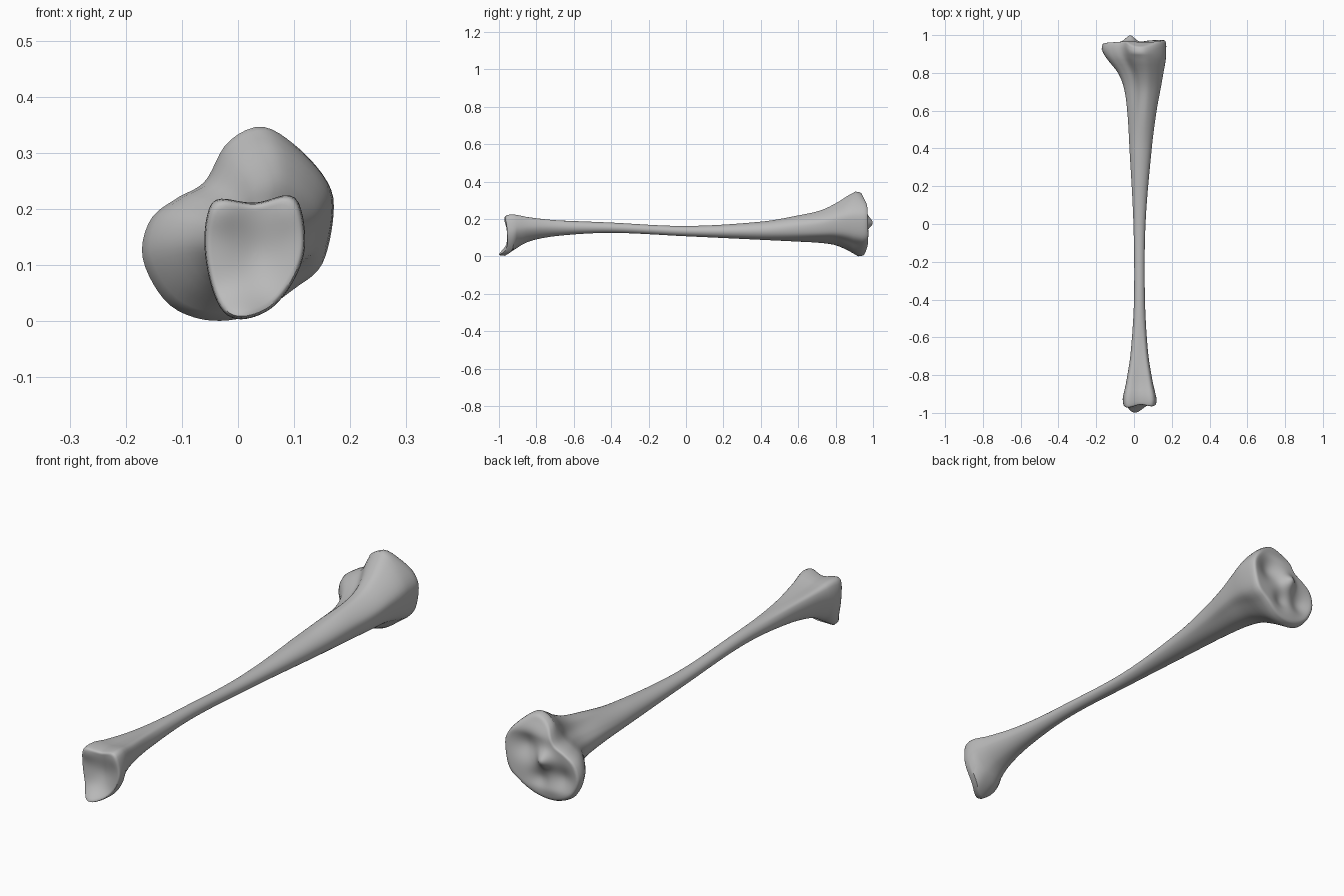
import bpy, bmesh, math
from math import exp, cos, sin, tau
from mathutils import Vector

cube = bpy.data.objects.get("Cube")
if cube:
    bpy.data.objects.remove(cube, do_unlink=True)

SEGMENTS = 72

bone_mat = bpy.data.materials.new("bone grey")
bone_mat.use_nodes = True
GREY = (0.5, 0.5, 0.5, 1)
bone_mat.diffuse_color = GREY
bone_mat.node_tree.nodes["Principled BSDF"].inputs["Base Color"].default_value = GREY


def catmull(a, b, c, d, t):
    return 0.5 * (2 * b + (c - a) * t + (2 * a - 5 * b + 4 * c - d) * t * t
                  + (3 * b - a - 3 * c + d) * t ** 3)


def radial_outline(points):
    """Closed smooth outline, fitted to a unit box and resampled by angle."""
    p = [Vector(q) for q in points]
    n = len(p)
    dense = [catmull(p[i - 1], p[i], p[(i + 1) % n], p[(i + 2) % n], k / 20)
             for i in range(n) for k in range(20)]
    lo = [min(q[k] for q in dense) for k in (0, 1)]
    hi = [max(q[k] for q in dense) for k in (0, 1)]
    polar = []
    for q in dense:
        u, v = [2 * (q[k] - lo[k]) / (hi[k] - lo[k]) - 1 for k in (0, 1)]
        polar.append((math.atan2(v, u) % tau, math.hypot(u, v)))
    polar.sort()
    polar = [(polar[-1][0] - tau, polar[-1][1])] + polar + [(polar[0][0] + tau, polar[0][1])]
    out = []
    for s in range(SEGMENTS):
        a = tau * s / SEGMENTS
        for (a0, r0), (a1, r1) in zip(polar, polar[1:]):
            if a0 <= a <= a1:
                r = r0 + (r1 - r0) * (a - a0) / max(a1 - a0, 1e-9)
                out.append((r * cos(a), r * sin(a)))
                break
    return out


# Cross-section outlines (x, z)
HEAD = radial_outline([(.17, .2), (.155, .255), (.1, .315), (.04, .347), (-.02, .318),
                       (-.06, .25), (-.11, .22), (-.155, .185), (-.172, .125), (-.15, .065),
                       (-.11, .022), (-.045, .003), (.03, .015), (.1, .06), (.15, .105)])
FOOT = radial_outline([(-.06, .13), (-.055, .19), (-.035, .218), (.03, .211), (.09, .225),
                       (.113, .2), (.12, .13), (.1, .07), (.06, .02), (.01, 0),
                       (-.025, .012), (-.048, .06)])
SHAFT = [(cos(tau * s / SEGMENTS), sin(tau * s / SEGMENTS)) for s in range(SEGMENTS)]

# Extents along the length: y, left x, right x, bottom z, top z
STATIONS = [
    (-.97, -.06, .12, .0, .225), (-.92, -.059, .118, .035, .225), (-.84, -.042, .1, .08, .21),
    (-.68, -.018, .075, .11, .195), (-.4, 0, .058, .126, .181), (0, -.003, .061, .108, .163),
    (.4, -.024, .094, .089, .186), (.6, -.037, .12, .079, .22), (.72, -.054, .142, .072, .247),
    (.8, -.085, .156, .06, .284), (.87, -.14, .168, .03, .328), (.91, -.165, .17, .008, .346),
    (.95, -.172, .171, .0, .347)]


def extents(y):
    """Smooth interpolation of the extents at a given length."""
    k = max(i for i in range(len(STATIONS) - 1) if STATIONS[i][0] <= y)
    a, b = STATIONS[k], STATIONS[k + 1]
    before, after = STATIONS[max(k - 1, 0)], STATIONS[min(k + 2, len(STATIONS) - 1)]
    h = b[0] - a[0]
    t = (y - a[0]) / h
    box = []
    for c in range(1, 5):
        ma = (b[c] - before[c]) / (b[0] - before[0]) * h
        mb = (after[c] - a[c]) / (after[0] - a[0]) * h
        box.append(a[c] + ma * t + (3 * (b[c] - a[c]) - 2 * ma - mb) * t * t
                   + (2 * (a[c] - b[c]) + ma + mb) * t ** 3)
    return box


def smooth(a, b, v):
    t = min(max((v - a) / (b - a), 0), 1)
    return t * t * (3 - 2 * t)


def bump(x, z, cx, cz, sx, sz):
    return exp(-((x - cx) / sx) ** 2 - ((z - cz) / sz) ** 2)


def section(y, scale=1):
    """Cross-section points (x, z), blending foot, shaft and head shapes."""
    x0, x1, z0, z1 = extents(y)
    end, w = (HEAD, smooth(.35, .88, y)) if y > 0 else (FOOT, smooth(.45, .9, -y))
    pts = []
    for (u, v), (p, q) in zip(SHAFT, end):
        u, v = u + (p - u) * w, v + (q - v) * w
        pts.append(((x0 + x1) / 2 + scale * u * (x1 - x0) / 2,
                    (z0 + z1) / 2 + scale * v * (z1 - z0) / 2))
    return pts


def head_surface(x, z):
    """Two shallow sockets, a ridge between them and a dropped upper edge."""
    return (.968 + .05 * x - .032 * smooth(.26, .35, z) - .012 * smooth(.06, 0, z)
            - .027 * bump(x, z, .075, .215, .055, .055)
            - .024 * bump(x, z, -.09, .11, .05, .05)
            - .018 * bump(x, z, .01, .09, .04, .04)
            + .033 * bump(x, z, -.02, .18, .032, .034))


def foot_surface(x, z):
    """Hollow joint face with a projecting lower tip."""
    return (-.958 - .045 * bump(x, z, .005, 0, .06, .045)
            - .014 * bump(x, z, -.03, .2, .04, .04)
            - .008 * bump(x, z, .09, .2, .03, .04)
            + .016 * bump(x, z, .035, .12, .05, .06))


# Rounded rim, then the joint face: scale and setback from the end surface
RIM = [(1, .034), (.992, .02), (.975, .008), (.95, .002)]
FACE = [(s / 20, 0) for s in range(18, 0, -1)]

bm = bmesh.new()


def ring(points):
    return [bm.verts.new(p) for p in points]


def end_rings(y, surface, inward):
    return [ring([(x, surface(x, z) + inward * back, z) for x, z in section(y, scale)])
            for scale, back in RIM + FACE]


# Loft: foot face, shaft, head face
foot = end_rings(-.965, foot_surface, 1)
head = end_rings(.945, head_surface, -1)
steps = 70
body = []
for i in range(steps + 1):
    y = -.905 + (.895 + .905) * i / steps
    body.append(ring([(x, y, z) for x, z in section(y)]))
rings = foot[::-1] + body + head
for a, b in zip(rings, rings[1:]):
    for s in range(SEGMENTS):
        t = (s + 1) % SEGMENTS
        bm.faces.new((a[s], a[t], b[t], b[s]))
for edge in (rings[0], rings[-1]):
    centre = bm.verts.new(sum((v.co for v in edge), Vector()) / SEGMENTS)
    for s in range(SEGMENTS):
        bm.faces.new((edge[s], edge[(s + 1) % SEGMENTS], centre))
bmesh.ops.recalc_face_normals(bm, faces=bm.faces)

mesh = bpy.data.meshes.new("long_bone")
bm.to_mesh(mesh)
bm.free()
mesh.materials.append(bone_mat)
bone = bpy.data.objects.new("long_bone", mesh)
bpy.context.collection.objects.link(bone)
bpy.ops.object.select_all(action='DESELECT')
bone.select_set(True)
bpy.context.view_layer.objects.active = bone
bpy.ops.object.shade_smooth_by_angle(angle=math.radians(50))
